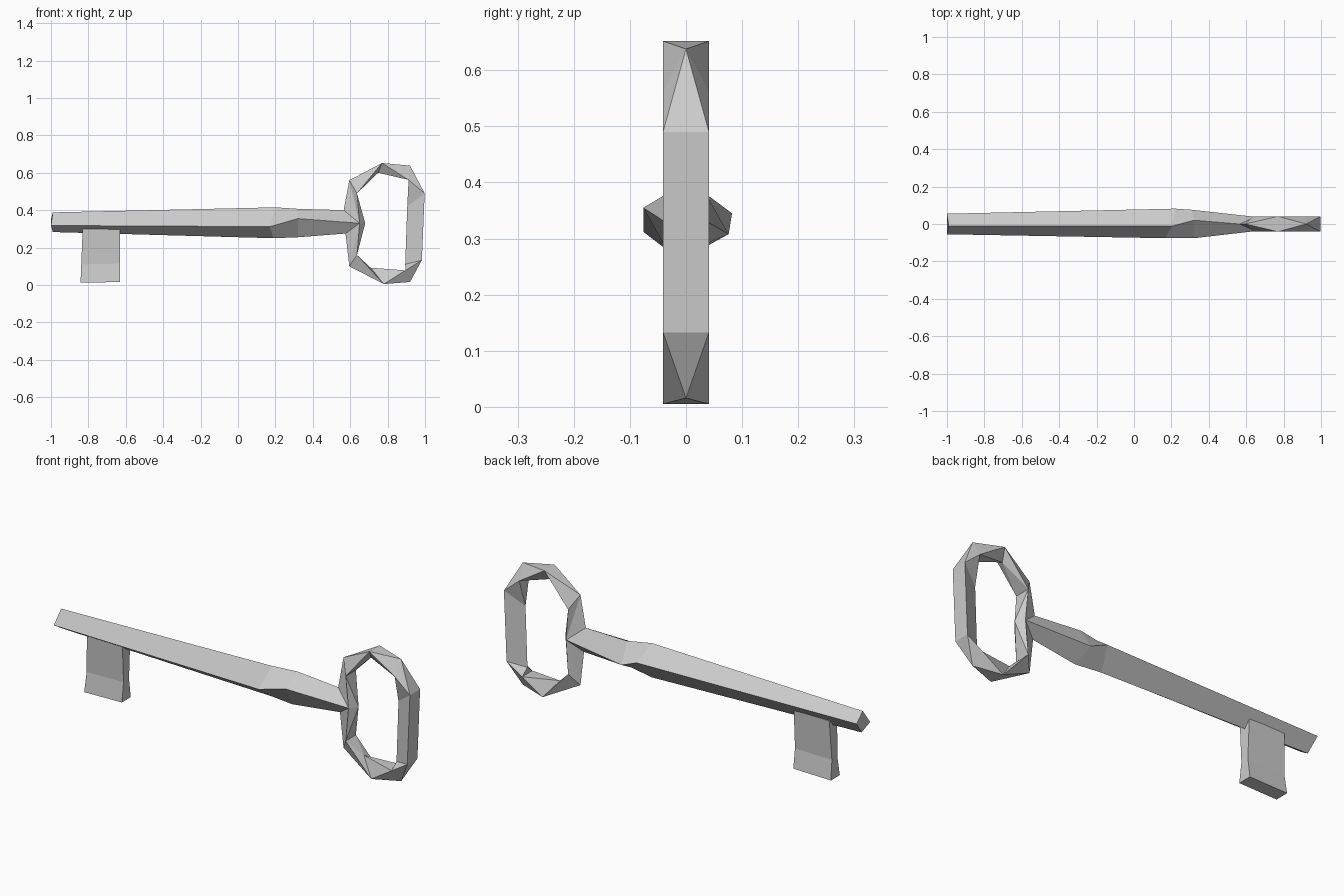
import bpy, bmesh

if "Cube" in bpy.data.objects:
    bpy.data.objects.remove(bpy.data.objects["Cube"])

steel = bpy.data.materials.new("plain_grey")
steel.diffuse_color = (0.6, 0.6, 0.6, 1)
steel.use_nodes = True
steel.node_tree.nodes["Principled BSDF"].inputs["Base Color"].default_value = steel.diffuse_color


def finish(name, bm):
    bmesh.ops.recalc_face_normals(bm, faces=bm.faces[:])
    me = bpy.data.meshes.new(name)
    bm.to_mesh(me)
    bm.free()
    me.materials.append(steel)
    ob = bpy.data.objects.new(name, me)
    bpy.context.collection.objects.link(ob)
    return ob


# --- shank and bow, one continuous body ---
bm = bmesh.new()
V = lambda *p: bm.verts.new(p)
F = lambda *v: bm.faces.new(v)

# shank: diamond sections ordered front, top, back, bottom
shank = [
    [(-1.0, -.055, .318), (-.99, -.01, .388), (-1.0, .055, .35), (-.99, .0, .283)],
    [(.17, -.076, .312), (.20, -.012, .415), (.22, .082, .345), (.19, .005, .25)],
    [(.32, -.076, .355), (.32, .02, .407), (.31, .076, .308), (.32, -.02, .255)],
    [(.65, -.038, .33), (.565, .0, .40), (.65, .038, .33), (.575, .0, .275)],
]
secs = [[V(*p) for p in s] for s in shank]
F(*secs[0])
for s, t in zip(secs, secs[1:]):
    for i in range(4):
        j = (i + 1) % 4
        F(s[i], s[j], t[j], t[i])
front, top, back, bottom = secs[-1]
inner = V(.68, 0, .33)

# bow: triangular sections, either paired outside (P) or paired inside (S)
bow = [
    ("S", (.595, .56), (.636, .49)),
    ("P", (.77, .652), (.75, .60)),
    ("S", (.92, .638), (.912, .562)),
    ("P", (.998, .49), (.905, .42)),
    ("P", (.983, .133), (.894, .11)),
    ("S", (.92, .016), (.895, .078)),
    ("P", (.78, .005), (.71, .092)),
    ("S", (.595, .10), (.636, .16)),
]


def section(kind, out, inn):
    pair, single = (out, inn) if kind == "P" else (inn, out)
    return [V(pair[0], -.041, pair[1]), V(pair[0], .041, pair[1]),
            V(single[0], 0, single[1])]


def bridge(p, s, mid=None):
    a, b, c = p
    e, f, d = s
    if mid:
        F(a, mid, d)
        F(mid, b, d)
    else:
        F(a, b, d)
    for tri in ((a, d, e), (a, e, c), (c, e, f), (c, f, b), (b, f, d)):
        F(*tri)


rings = [(k, section(k, o, i)) for k, o, i in bow]
for (k1, s1), (k2, s2) in zip(rings, rings[1:]):
    if k1 == k2:
        for i in range(3):
            j = (i + 1) % 3
            F(s1[i], s1[j], s2[j], s2[i])
    elif k1 == "P":
        bridge(s1, s2)
    else:
        bridge(s2, s1)
# join the bow to the shank end
bridge([front, back, inner], rings[0][1], top)
bridge([front, back, inner], rings[-1][1], bottom)
finish("shank_and_bow", bm)

# --- bit: slightly waisted plate under the shank ---
bm = bmesh.new()
levels = [(.31, -.83, -.63, .032), (.11, -.838, -.63, .022), (.012, -.842, -.63, .036)]
rows = [[bm.verts.new(p) for p in ((x0, -h, z), (x1, -h, z + .004),
                                   (x1, h, z + .004), (x0, h, z))]
        for z, x0, x1, h in levels]
bm.faces.new(rows[0])
bm.faces.new(rows[-1])
for s, t in zip(rows, rows[1:]):
    for i in range(4):
        j = (i + 1) % 4
        bm.faces.new((s[i], s[j], t[j], t[i]))
finish("bit", bm)
